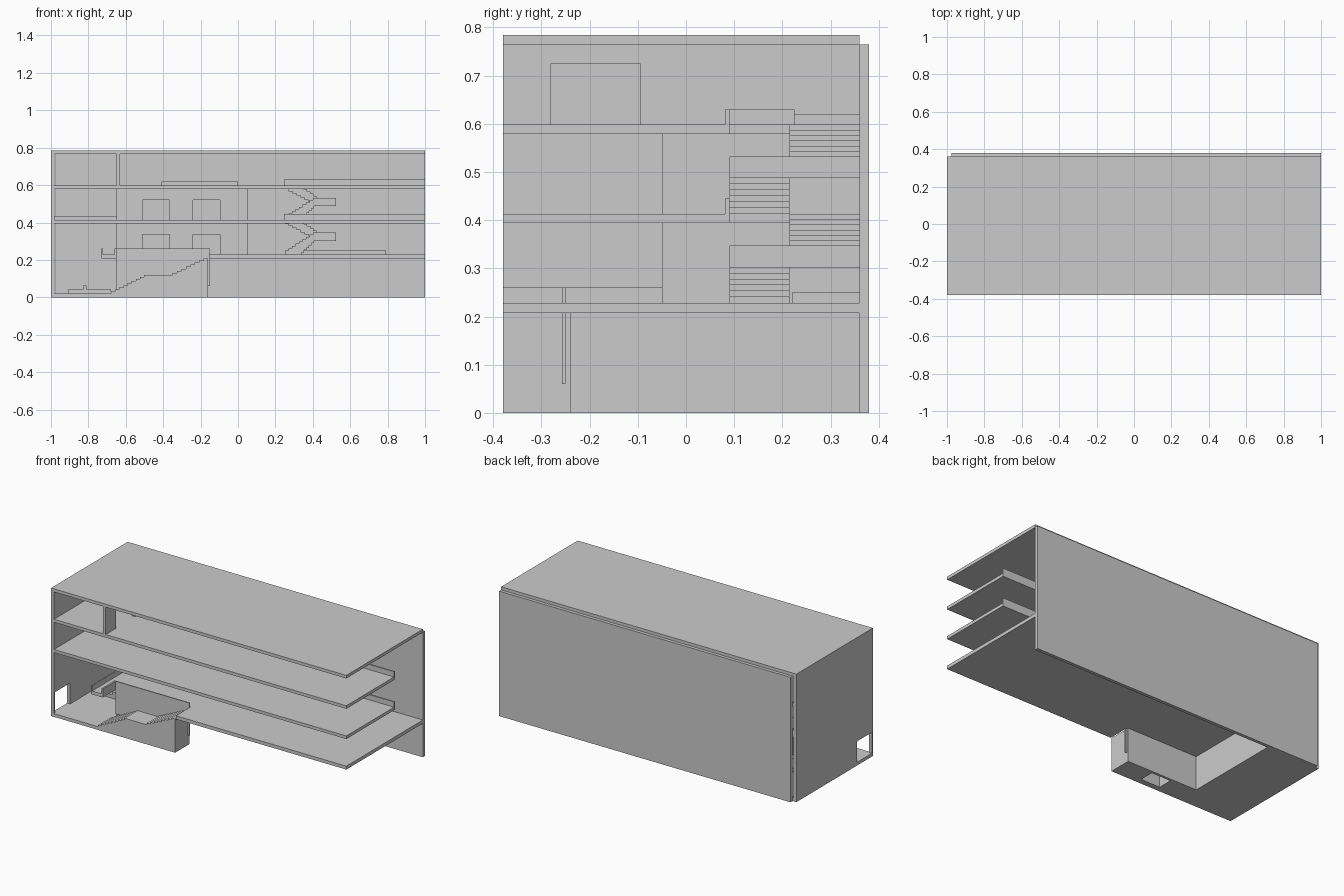
import bpy, bmesh
from mathutils import Vector

if "Cube" in bpy.data.objects:
    bpy.data.objects.remove(bpy.data.objects["Cube"])


def prism(name, axis, pts, a, b):
    """Extrude a 2D outline along an axis: x -> (y,z), y -> (x,z), z -> (x,y)."""
    place = {'x': lambda p: (a, p[0], p[1]),
             'y': lambda p: (p[0], a, p[1]),
             'z': lambda p: (p[0], p[1], a)}[axis]
    bm = bmesh.new()
    face = bm.faces.new([bm.verts.new(place(p)) for p in pts])
    ext = bmesh.ops.extrude_face_region(bm, geom=[face], use_keep_orig=True)
    vec = Vector([(b - a) if k == axis else 0 for k in 'xyz'])
    bmesh.ops.translate(bm, vec=vec,
                        verts=[g for g in ext['geom'] if isinstance(g, bmesh.types.BMVert)])
    bmesh.ops.recalc_face_normals(bm, faces=bm.faces)
    me = bpy.data.meshes.new(name)
    bm.to_mesh(me)
    bm.free()
    ob = bpy.data.objects.new(name, me)
    bpy.context.collection.objects.link(ob)
    return ob


def box(name, x0, x1, y0, y1, z0, z1):
    return prism(name, 'z', [(x0, y0), (x1, y0), (x1, y1), (x0, y1)], z0, z1)


def wall_outline(u0, u1, z0, z1, doors, door_top):
    """Wall elevation with door notches open at the floor."""
    pts = [(u0, z1), (u0, z0)]
    for d0, d1 in doors:
        pts += [(d0, z0), (d0, door_top), (d1, door_top), (d1, z0)]
    return pts + [(u1, z0), (u1, z1)]


def steps(x0, z0, x1, z1, n):
    """Stepped line: riser then tread, n times."""
    dx, dz = (x1 - x0) / n, (z1 - z0) / n
    pts = [(x0, z0)]
    for i in range(n):
        pts += [(x0 + i * dx, z0 + (i + 1) * dz), (x0 + (i + 1) * dx, z0 + (i + 1) * dz)]
    return pts


F, B = -0.38, 0.36          # front edge and inner face of the back wall
LEVELS = [0.228, 0.413, 0.598]

# Shell
box("back_wall", -0.975, 1, B, 0.38, 0, 0.765)
box("roof", -1, 1, F, B, 0.765, 0.784)
prism("left_wall", 'x', wall_outline(F, B, 0.02, 0.765, [(-0.37, -0.225)], 0.148), -1, -0.98)

# Ground floor: lobby with a strip under the entrance stair
prism("ground_slab", 'z', [(-1, F), (-0.16, F), (-0.16, -0.24), (-0.64, -0.24),
                           (-0.64, B), (-1, B)], 0, 0.02)
box("lobby_side_wall", -0.65, -0.64, -0.25, B, 0.02, 0.207)
box("stair_back_wall", -0.64, -0.16, -0.25, -0.24, 0.02, 0.207)

# Entrance stair with a half landing, hollow below the landing
profile = (steps(-0.68, 0.02, -0.48, 0.12, 9) + steps(-0.35, 0.12, -0.16, 0.207, 8)
           + [(-0.16, 0.0), (-0.68, 0.0)])
stair = prism("entrance_stair", 'y', profile, F, -0.25)
cutter = box("landing_cutter", -0.47, -0.34, -0.345, -0.255, -0.05, 0.1)
cutter.hide_render = True
cutter.hide_viewport = True
for ob in (stair, bpy.data.objects["ground_slab"]):
    mod = ob.modifiers.new("cavity", 'BOOLEAN')
    mod.operation = 'DIFFERENCE'
    mod.object = cutter

# First floor slab with stair opening, and low parapets around it
prism("first_slab", 'z', [(-0.73, F), (-0.65, F), (-0.65, -0.25), (-0.155, -0.25),
                          (-0.155, F), (1, F), (1, B), (-0.73, B)], 0.207, 0.228)
box("gallery_parapet", -0.73, -0.722, F, B, 0.228, 0.26)
box("bridge_parapet", -0.66, -0.65, F, -0.25, 0.228, 0.26)
box("stair_parapet", -0.65, -0.15, -0.257, -0.25, 0.06, 0.26)

# Upper slabs with a notch for the back stairwell
for i, z in enumerate(LEVELS[1:]):
    prism(f"upper_slab_{i}", 'z', [(-0.98, F), (1, F), (1, 0.09), (0.25, 0.09),
                                   (0.25, B), (-0.98, B)], z - 0.019, z)
    box(f"stairwell_parapet_{i}", 0.245, 1, 0.081, 0.09, z, z + 0.032)
box("stairwell_end_parapet", 0.245, 0.254, 0.09, 0.225, 0.598, 0.63)

# Rooms on the two middle floors, each with two doorways, and switchback stairs
for i, z in enumerate(LEVELS[:2]):
    top = z + 0.167
    prism(f"room_front_{i}", 'y', wall_outline(-0.65, 0.05, z, top,
          [(-0.51, -0.365), (-0.24, -0.095)], z + 0.107), -0.05, -0.04)
    for side, x in (("left", -0.65), ("right", 0.04)):
        box(f"room_{side}_{i}", x, x + 0.01, -0.04, B, z, top)

    mid, end = z + 0.119, z + 0.185
    low = steps(0.25, z + 0.01, 0.42, mid, 9)
    low += [(0.42, mid - 0.045)] + steps(0.34, z, 0.42, mid - 0.045, 6)[::-1][1:] + [(0.25, z)]
    prism(f"lower_flight_{i}", 'y', low, 0.09, 0.215)
    up = steps(0.42, mid, 0.32, end, 6) + [(0.25, end)]
    up += steps(0.42, mid - 0.045, 0.25, end - 0.02, 8)[::-1]
    prism(f"upper_flight_{i}", 'y', up, 0.215, B)
    box(f"stair_landing_{i}", 0.42, 0.525, 0.09, B, mid - 0.045, mid)

# Top floor partition with a doorway
prism("top_partition", 'x', wall_outline(F, B, 0.598, 0.765, [(-0.28, -0.095)], 0.725),
      -0.65, -0.63)

# Low platforms along the back wall
box("platform_first", 0.34, 0.79, 0.22, B, 0.228, 0.25)
box("platform_second", -0.98, -0.65, 0.22, B, 0.413, 0.434)
box("platform_top", -0.41, 0, 0.225, B, 0.598, 0.62)

# Lobby bench with a raised back
box("lobby_bench", -0.91, -0.68, -0.03, 0.08, 0.02, 0.042)
box("bench_back", -0.83, -0.81, -0.03, 0.08, 0.042, 0.062)
